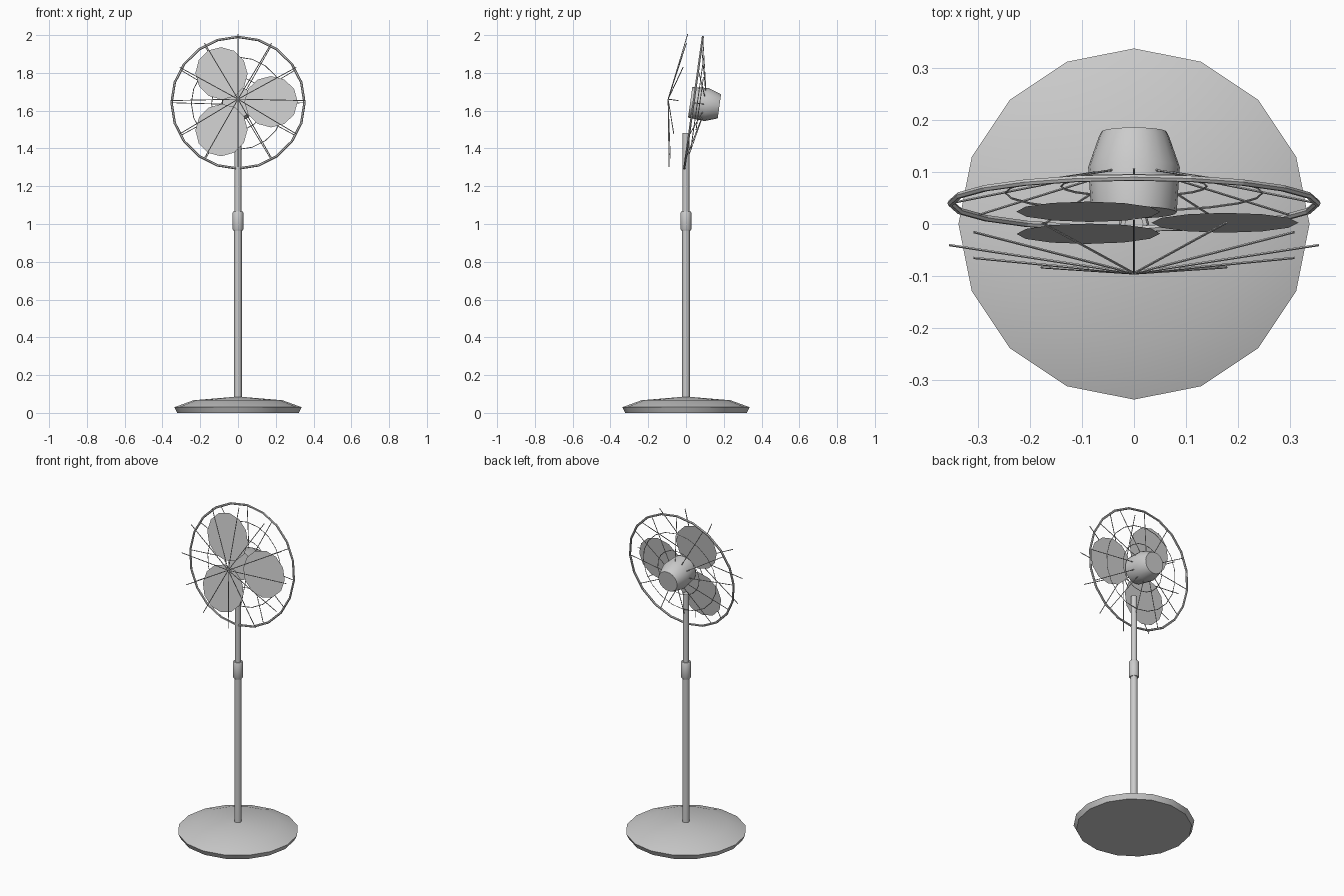
import bpy, bmesh, math
from mathutils import Matrix, Vector

if "Cube" in bpy.data.objects:
    bpy.data.objects.remove(bpy.data.objects["Cube"])

# Head frame: local z points forward along the fan axis, tilted 8 degrees up
HEAD = Matrix.Translation((0, 0.04, 1.642)) @ Matrix.Rotation(math.radians(82), 4, 'X')


def finish(name, bm, matrix=Matrix(), smooth=None):
    bmesh.ops.recalc_face_normals(bm, faces=bm.faces)
    me = bpy.data.meshes.new(name)
    bm.to_mesh(me)
    bm.free()
    ob = bpy.data.objects.new(name, me)
    bpy.context.collection.objects.link(ob)
    ob.matrix_world = matrix
    if smooth:
        bpy.ops.object.select_all(action='DESELECT')
        ob.select_set(True)
        bpy.context.view_layer.objects.active = ob
        bpy.ops.object.shade_smooth_by_angle(angle=math.radians(smooth))
    return ob


def lathe(name, profile, sides, matrix=Matrix(), smooth=35):
    """Turn a (radius, z) profile around z and cap both ends."""
    bm = bmesh.new()
    rings = [[bm.verts.new((r * math.cos(math.tau * i / sides),
                            r * math.sin(math.tau * i / sides), z))
              for i in range(sides)] for r, z in profile]
    for a, b in zip(rings, rings[1:]):
        for i in range(sides):
            j = (i + 1) % sides
            bm.faces.new((a[i], a[j], b[j], b[i]))
    bm.faces.new(rings[0][::-1])
    bm.faces.new(rings[-1])
    return finish(name, bm, matrix, smooth)


def ring(name, radius, z, tube, sides=20, tube_sides=6):
    bm = bmesh.new()
    loops = []
    for i in range(sides):
        a = math.tau * i / sides
        loop = []
        for k in range(tube_sides):
            t = math.tau * k / tube_sides
            r = radius + tube * math.cos(t)
            loop.append(bm.verts.new((r * math.cos(a), r * math.sin(a), z + tube * math.sin(t))))
        loops.append(loop)
    for i in range(sides):
        a, b = loops[i], loops[(i + 1) % sides]
        for k in range(tube_sides):
            m = (k + 1) % tube_sides
            bm.faces.new((a[k], b[k], b[m], a[m]))
    return finish(name, bm, HEAD)


def spokes(name, inner, outer, count, thick):
    """Radial rods between two (radius, z) points."""
    bm = bmesh.new()
    for i in range(count):
        turn = Matrix.Rotation(math.tau * i / count, 4, 'Z')
        a = turn @ Vector((inner[0], 0, inner[1]))
        b = turn @ Vector((outer[0], 0, outer[1]))
        d = b - a
        m = Matrix.Translation((a + b) / 2) @ d.to_track_quat('Z', 'Y').to_matrix().to_4x4()
        bmesh.ops.create_cone(bm, cap_ends=True, segments=5, radius1=thick,
                              radius2=thick, depth=d.length, matrix=m)
    return finish(name, bm, HEAD)


# Stand
lathe("base", [(0.322, 0), (0.337, 0.03), (0.235, 0.067), (0.03, 0.084)], 16)
lathe("lower_pole", [(0.02, 0.06), (0.02, 1.0)], 12)
lathe("height_collar", [(0.025, 0.965), (0.029, 0.972), (0.029, 1.06), (0.025, 1.067)], 12)
lathe("upper_pole", [(0.018, 1.0), (0.018, 1.482)], 12)

# Motor housing
lathe("motor", [(0.063, -0.138), (0.067, -0.13), (0.088, -0.07), (0.082, 0.018)], 20, HEAD)

# Three flat blades in one plane
bm = bmesh.new()
for n in range(3):
    m = Matrix.Rotation(math.tau * n / 3, 4, 'Z') @ Matrix.Translation((0.175, 0, 0.038)) \
        @ Matrix.Diagonal((0.141, 0.137, 1, 1))
    bmesh.ops.create_circle(bm, cap_ends=True, segments=12, radius=1, matrix=m)
finish("blades", bm, HEAD)

# Rear cage: heavy rim, two thin rings and rods into the motor
ring("cage_rim", 0.352, 0, 0.0065)
ring("rear_ring_middle", 0.247, -0.02, 0.0022, tube_sides=4)
ring("rear_ring_inner", 0.14, -0.033, 0.0022, tube_sides=4)
spokes("rear_spokes", (0.045, -0.062), (0.352, 0), 12, 0.0022)

# Front cage rods meeting at the nose
spokes("front_spokes", (0.0, 0.136), (0.355, 0.081), 12, 0.0024)
